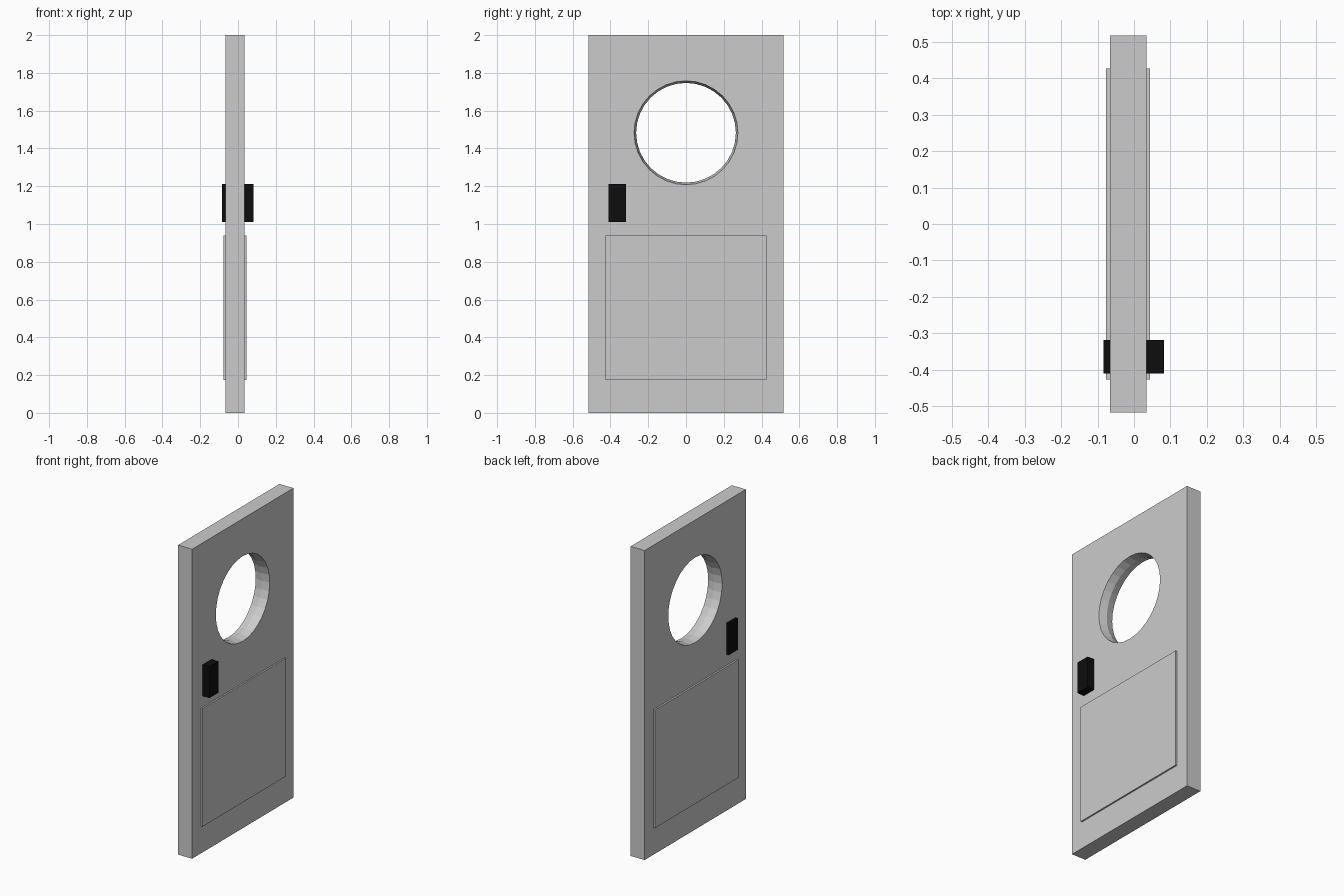
import bpy, bmesh, math

if "Cube" in bpy.data.objects:
    bpy.data.objects.remove(bpy.data.objects["Cube"])

def new_object(name, bm):
    bmesh.ops.recalc_face_normals(bm, faces=bm.faces)
    mesh = bpy.data.meshes.new(name)
    bm.to_mesh(mesh)
    bm.free()
    ob = bpy.data.objects.new(name, mesh)
    bpy.context.collection.objects.link(ob)
    return ob

def box(name, lo, hi):
    bm = bmesh.new()
    bmesh.ops.create_cube(bm, size=1)
    for v in bm.verts:
        v.co = [(a + b) / 2 + c * (b - a) for a, b, c in zip(lo, hi, v.co)]
    return new_object(name, bm)

def waisted_cutter(name, profile, z, sides=32):
    # stack of rings along x, given as (x, radius)
    bm = bmesh.new()
    rings = []
    for x, r in profile:
        rings.append([bm.verts.new((x, r * math.cos(math.tau * i / sides),
                                    z + r * math.sin(math.tau * i / sides)))
                      for i in range(sides)])
    for a, b in zip(rings, rings[1:]):
        for i in range(sides):
            j = (i + 1) % sides
            bm.faces.new((a[i], a[j], b[j], b[i]))
    bm.faces.new(rings[0])
    bm.faces.new(rings[-1])
    return new_object(name, bm)

# Door slab
door = box("door_slab", (-0.066, -0.517, 0), (0.034, 0.517, 2))

# Round window opening, slightly narrower at mid thickness
cutter = waisted_cutter("window_cutter",
                        [(-0.116, 0.286), (-0.016, 0.264), (0.084, 0.286)], 1.483)
mod = door.modifiers.new("window", 'BOOLEAN')
mod.operation = 'DIFFERENCE'
mod.solver = 'EXACT'
mod.object = cutter
bpy.context.view_layer.objects.active = door
bpy.ops.object.modifier_apply(modifier=mod.name)
bpy.data.objects.remove(cutter)

# Lower panel, raised on both faces
box("lower_panel", (-0.077, -0.427, 0.175), (0.044, 0.427, 0.938))

# Black handle block through the door
handle = box("handle", (-0.084, -0.41, 1.01), (0.083, -0.318, 1.213))
black = bpy.data.materials.new("black")
black.diffuse_color = (0.004, 0.004, 0.004, 1)
black.use_nodes = True
black.node_tree.nodes["Principled BSDF"].inputs["Base Color"].default_value = black.diffuse_color
handle.data.materials.append(black)
